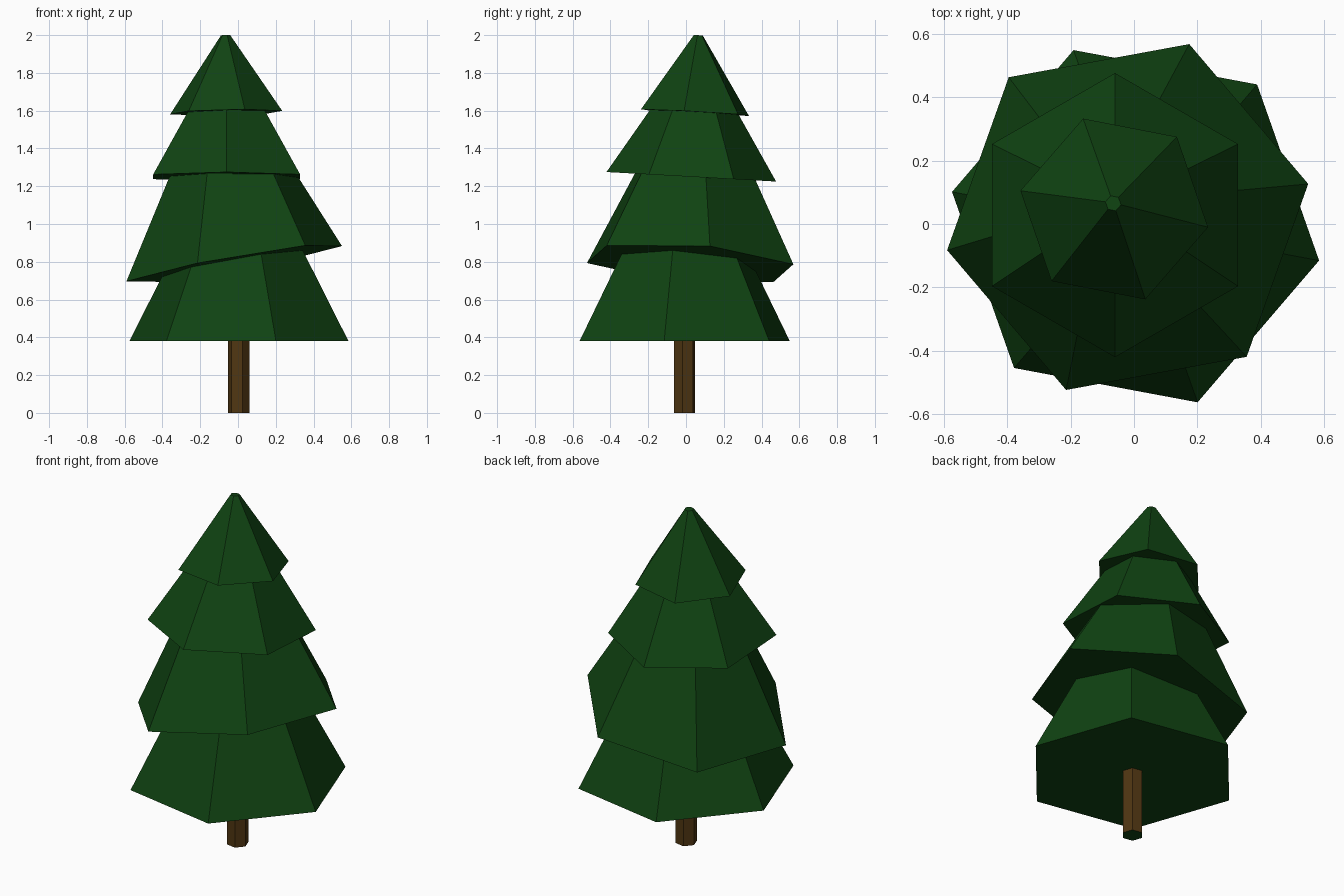
import bpy, bmesh, math
from mathutils import Vector

if "Cube" in bpy.data.objects:
    bpy.data.objects.remove(bpy.data.objects["Cube"])


def material(name, colour):
    m = bpy.data.materials.new(name)
    m.diffuse_color = (*colour, 1)
    m.use_nodes = True
    m.node_tree.nodes["Principled BSDF"].inputs["Base Color"].default_value = m.diffuse_color
    return m


green = material("pine green", (0.005, 0.056, 0.006))
brown = material("bark brown", (0.080, 0.037, 0.006))


def hex_frustum(name, centre, radius, angle, apex, taper, tilt, mats):
    """Six-sided frustum: tilted base ring shrinking towards an apex."""
    c, a = Vector(centre), Vector(apex)
    bm = bmesh.new()
    base, top = [], []
    for i in range(6):
        t = math.radians(angle + 60 * i)
        dx, dy = radius * math.cos(t), radius * math.sin(t)
        p = c + Vector((dx, dy, tilt[0] * dx + tilt[1] * dy))
        base.append(bm.verts.new(p))
        top.append(bm.verts.new(p.lerp(a, taper)))
    for i in range(6):
        j = (i + 1) % 6
        bm.faces.new((base[i], base[j], top[j], top[i]))
    bm.faces.new(top)
    under = bm.faces.new(base[::-1])
    under.material_index = len(mats) - 1
    me = bpy.data.meshes.new(name)
    bm.to_mesh(me)
    bm.free()
    for m in mats:
        me.materials.append(m)
    ob = bpy.data.objects.new(name, me)
    bpy.context.collection.objects.link(ob)
    return ob


# Trunk: straight hexagonal post (very distant apex), green underside
hex_frustum("trunk", (0.004, -0.008, 0), 0.058, -10.6,
            (0.004, -0.008, 500), 0.001, (0, 0), [brown, green])

# Foliage tiers: name, centre, radius, angle, apex, taper, tilt
tiers = [
    ("bottom_foliage", (0.005, -0.007, 0.38), 0.59, -10.6, (0.005, -0.007, 1.53), 0.54, (0, 0)),
    ("lower_foliage", (-0.02, 0.022, 0.79), 0.58, 10.4, (-0.095, 0.068, 1.90), 0.50, (0.176, -0.0685)),
    ("upper_foliage", (-0.06, 0.028, 1.25), 0.449, 30, (-0.06, 0.062, 1.965), 0.60, (0, -0.056)),
    ("top_foliage", (-0.0625, 0.0475, 1.59), 0.302, -11, (-0.066, 0.067, 2.036), 0.917, (0.02, -0.055)),
]
for tier in tiers:
    hex_frustum(*tier, [green])
